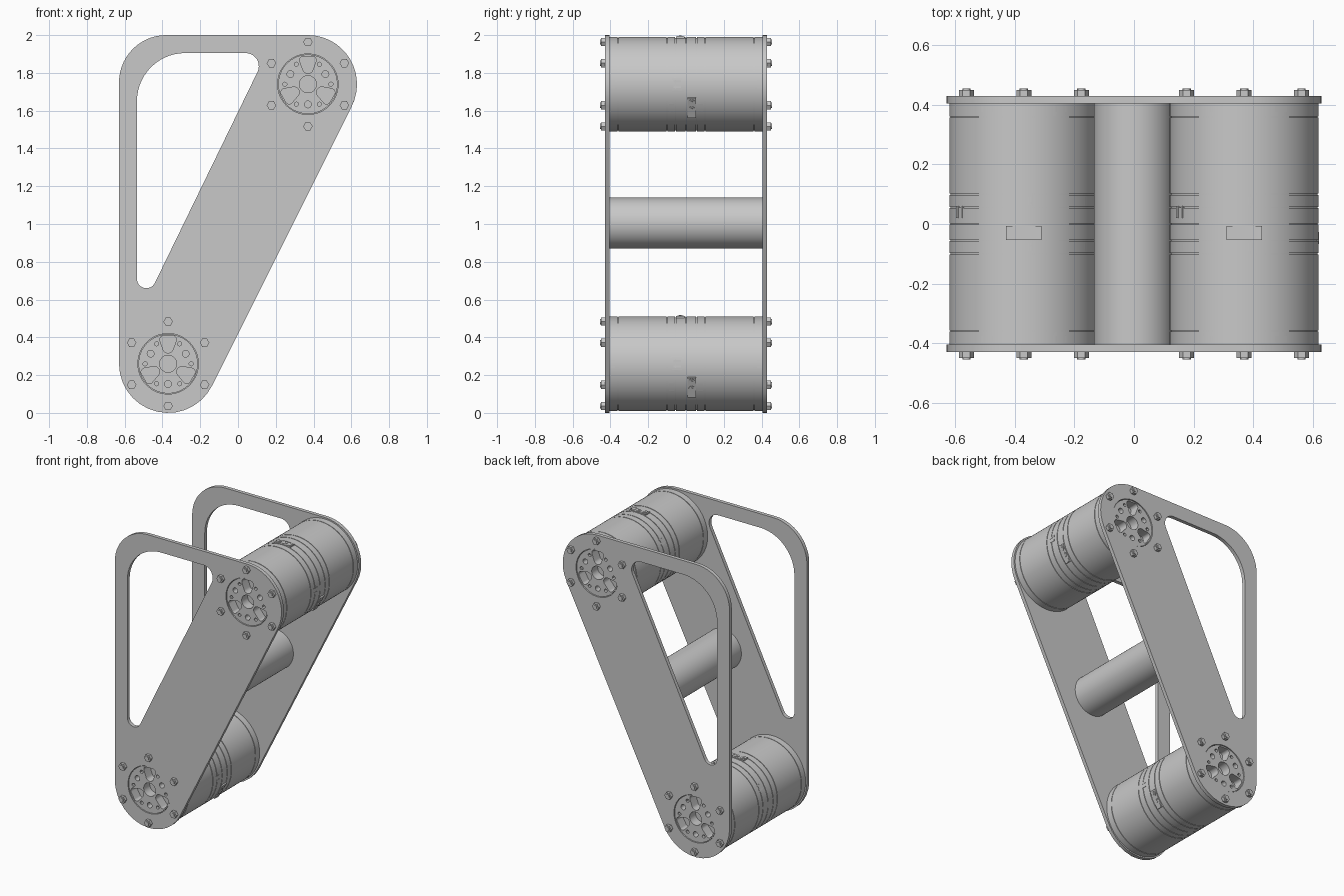
import bpy, bmesh, math
from math import cos, sin, pi, radians, degrees
from mathutils import Matrix, Vector

cube = bpy.data.objects.get("Cube")
if cube:
    bpy.data.objects.remove(cube, do_unlink=True)

GREY = (0.58, 0.58, 0.58, 1)
grey = bpy.data.materials.new("plain grey")
grey.use_nodes = True
grey.diffuse_color = GREY
grey.node_tree.nodes["Principled BSDF"].inputs["Base Color"].default_value = GREY


def select(ob):
    bpy.ops.object.select_all(action='DESELECT')
    ob.select_set(True)
    bpy.context.view_layer.objects.active = ob


def finish(ob):
    """Give an object its material and smooth shading with sharp edges."""
    ob.data.materials.clear()
    ob.data.materials.append(grey)
    select(ob)
    bpy.ops.object.shade_smooth_by_angle(angle=radians(30))


def link(name, data):
    ob = bpy.data.objects.new(name, data)
    bpy.context.collection.objects.link(ob)
    return ob


def from_bmesh(name, bm, centre):
    mesh = bpy.data.meshes.new(name)
    bmesh.ops.recalc_face_normals(bm, faces=bm.faces)
    bm.to_mesh(mesh)
    bm.free()
    ob = link(name, mesh)
    ob.location = (centre[0], 0, centre[1])
    finish(ob)


def circle(x, z, r, n=40):
    return [(x + r * cos(2 * pi * i / n), z + r * sin(2 * pi * i / n)) for i in range(n)]


def hull(*discs, n=14):
    """Outline wrapped tightly round discs (x, z, r) listed anticlockwise."""
    angles = []
    for i, (x, z, r) in enumerate(discs):
        x2, z2, r2 = discs[(i + 1) % len(discs)]
        d = Vector((x2 - x, z2 - z))
        angles.append(math.atan2(d.y, d.x) - math.acos((r - r2) / d.length))
    pts = []
    for i, (x, z, r) in enumerate(discs):
        a = angles[i - 1]
        sweep = (angles[i] - a) % (2 * pi)
        pts += [(x + r * cos(a + sweep * k / n), z + r * sin(a + sweep * k / n))
                for k in range(n + 1)]
    return pts


def turned(loop, angle):
    c, s = cos(angle), sin(angle)
    return [(x * c - z * s, x * s + z * c) for x, z in loop]


def prism(name, loops, y0, y1, centre=(0, 0)):
    """Flat plate in the xz plane; loops inside others become holes."""
    cu = bpy.data.curves.new(name, 'CURVE')
    cu.dimensions, cu.fill_mode = '2D', 'BOTH'
    cu.extrude = abs(y1 - y0) / 2
    for loop in loops:
        sp = cu.splines.new('POLY')
        sp.points.add(len(loop) - 1)
        for p, (x, z) in zip(sp.points, loop):
            p.co = (x, z, 0, 1)
        sp.use_cyclic_u = True
    ob = link(name, cu)
    ob.location = (centre[0], (y0 + y1) / 2, centre[1])
    ob.rotation_euler.x = pi / 2
    select(ob)
    bpy.ops.object.convert(target='MESH')
    finish(bpy.context.view_layer.objects.active)


def lathe(profile, steps=144):
    """Spin (radius, y) points round the y axis."""
    bm = bmesh.new()
    vs = [bm.verts.new((r, y, 0)) for r, y in profile]
    es = [bm.edges.new(pair) for pair in zip(vs, vs[1:])]
    bmesh.ops.spin(bm, geom=vs + es, cent=(0, 0, 0), axis=(0, 1, 0),
                   angle=2 * pi, steps=steps)
    bmesh.ops.remove_doubles(bm, verts=bm.verts, dist=1e-5)
    return bm


def sink(bm, patches, scale):
    """Push wall faces inside any (angle, half angle, y0, y1) patch inward."""
    def inside(f):
        c = f.calc_center_median()
        if math.hypot(c.x, c.z) < R - 0.006:
            return False
        a = degrees(math.atan2(c.z, c.x))
        return any(y0 < c.y < y1 and abs((a - d + 180) % 360 - 180) < half
                   for d, half, y0, y1 in patches)
    new = bmesh.ops.extrude_face_region(bm, geom=[f for f in bm.faces if inside(f)])
    for v in new["geom"]:
        if isinstance(v, bmesh.types.BMVert):
            v.co.x *= scale
            v.co.z *= scale


def on_drum(deg, radius, y):
    """Frame on the drum wall: x along the rim, y along the axis, z outward."""
    return (Matrix.Rotation(pi / 2 - radians(deg), 4, 'Y')
            @ Matrix.Translation((0, y, radius)))


def box(bm, deg, radius, y, size, shift=0):
    m = on_drum(deg, radius, y) @ Matrix.Translation((shift, 0, 0))
    bmesh.ops.create_cube(bm, size=1, matrix=m @ Matrix.Diagonal((*size, 1)))


LOWER, UPPER = (-0.37, 0.26), (0.37, 1.74)
SIXTHS = [60 * k for k in range(6)]
R = 0.25

# Side plates: rounded outline, long window and two hub openings
outline = hull((*LOWER, 0.26), (*UPPER, 0.26), (-0.38, 1.75, 0.25))
window = hull((-0.485, 0.71, 0.05), (0.04, 1.835, 0.07), (-0.28, 1.65, 0.255))
openings = [circle(*c, 0.16, 64) for c in (LOWER, UPPER)]
for side, s in (("front", -1), ("back", 1)):
    prism(side + "_plate", [outline, window] + openings, s * 0.405, s * 0.43)

# Cross tube between the plates
tube = lathe([(0, -0.405), (0.135, -0.405), (0.135, 0.405), (0, 0.405)])
from_bmesh("cross_tube", tube, (0, 1.005))

# Notches round the rims and middle, and pockets for the ports
SOCKETS = ((90, -0.03), (-30, 0.03))
PORTS = ((0, -0.047), (150, 0.04))
patches = [(d, 8, y - 0.027, y + 0.027) for d, y in PORTS]
for d in SIXTHS:
    patches += [(d, 5, 0.377, 0.399), (d, 5, -0.399, -0.377)]
    patches += [(d + 30, 5, 0.062, 0.09), (d + 30, 5, -0.09, -0.062)]

# Drum profile: recessed ends, thin seams, and rows at the notch edges
seams = {-0.36, -0.1, -0.055, 0, 0.055, 0.1, 0.36}
rows = {y for patch in patches for y in patch[2:]}
profile = [(0, -0.36), (0.165, -0.36), (0.165, -0.405), (R, -0.405)]
for y in sorted(seams | rows):
    if y in seams:
        profile += [(R, y - 0.002), (R - 0.004, y - 0.002),
                    (R - 0.004, y + 0.002), (R, y + 0.002)]
    else:
        profile.append((R, y))
profile += [(R, 0.405), (0.165, 0.405), (0.165, 0.36), (0, 0.36)]

# Hub face: centre bore, three pockets, three medium holes, six screw holes
pocket = hull((0, 0.085, 0.028), (0.024, 0.128, 0.02), (-0.024, 0.128, 0.02))
hub = [circle(0, 0, 0.157, 64), circle(0, 0, 0.045)]
for k in range(3):
    a = k * 2 * pi / 3
    hub += [turned(pocket, a), turned(circle(0, -0.107, 0.018, 20), a)]
hub += [turned(circle(0.122, 0, 0.011, 12), radians(d)) for d in SIXTHS]

# Nuts and studs on the plate
nuts, studs = [], []
for d in SIXTHS:
    x, z = 0.223 * cos(radians(d + 30)), 0.223 * sin(radians(d + 30))
    nuts.append(circle(x, z, 0.025, 6))
    studs.append(circle(x, z, 0.014, 16))

for name, c in (("lower", LOWER), ("upper", UPPER)):
    drum = lathe(profile)
    sink(drum, patches, 0.93)
    from_bmesh(name + "_drum", drum, c)

    # Connectors: twin round sockets on a block, and a small port insert
    bm = bmesh.new()
    for d, y in SOCKETS:
        box(bm, d, R - 0.01, y, (0.12, 0.046, 0.024))
        box(bm, d, R + 0.002, y, (0.022, 0.034, 0.004), 0.043)
        for shift in (-0.037, 0.006):
            for r, h in ((0.016, 0.003), (0.007, 0.005)):
                m = on_drum(d, R + 0.002, y) @ Matrix.Translation((shift, 0, h / 2))
                bmesh.ops.create_cone(bm, cap_ends=True, segments=20, radius1=r,
                                      radius2=r, depth=h, matrix=m)
    for d, y in PORTS:
        box(bm, d, R - 0.012, y, (0.045, 0.032, 0.022))
        for shift in (-0.014, 0.014):
            box(bm, d, R, y, (0.012, 0.04, 0.004), shift)
    from_bmesh(name + "_connectors", bm, c)

    # Hub faces and fasteners at both ends
    for side, s in (("front", -1), ("back", 1)):
        label = name + "_" + side
        prism(label + "_hub", hub, s * 0.36, s * 0.425, c)
        prism(label + "_nuts", nuts, s * 0.43, s * 0.45, c)
        prism(label + "_studs", studs, s * 0.43, s * 0.456, c)
